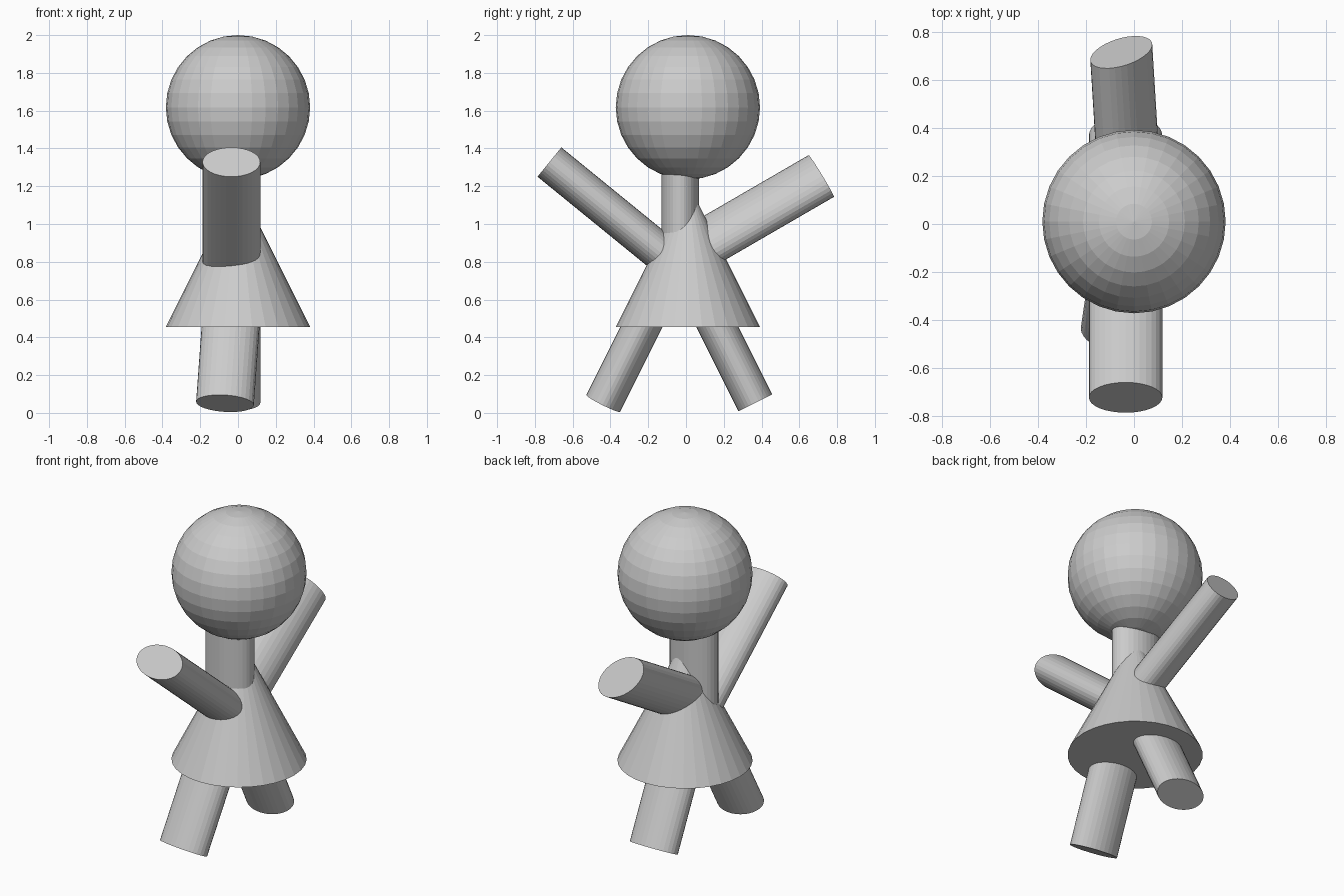
import bpy
from math import radians, cos, sin
from mathutils import Vector, Matrix

if "Cube" in bpy.data.objects:
    bpy.data.objects.remove(bpy.data.objects["Cube"])


def rod(name, start, end, rx=0.153, ry=0.10, roll=0):
    """Oval 32-sided cylinder running from start to end."""
    a, b = Vector(start), Vector(end)
    z = (b - a).normalized()
    x = Vector((1, 0, 0))
    x = (x - z * x.dot(z)).normalized()
    y = z.cross(x)
    r = radians(roll)
    u, v = x * cos(r) + y * sin(r), y * cos(r) - x * sin(r)
    bpy.ops.mesh.primitive_cylinder_add(vertices=32, radius=1, depth=(b - a).length)
    ob = bpy.context.object
    ob.name = name
    rot = Matrix((u, v, z)).transposed().to_4x4()
    ob.matrix_world = Matrix.Translation((a + b) / 2) @ rot @ Matrix.Diagonal((rx, ry, 1, 1))
    return ob


# Head
bpy.ops.mesh.primitive_uv_sphere_add(segments=32, ring_count=16, radius=0.382,
                                     location=(0, 0.01, 1.618))
bpy.context.object.name = "head"

# Skirt-shaped body
bpy.ops.mesh.primitive_cone_add(vertices=32, radius1=0.382, radius2=0, depth=0.764,
                                location=(0, 0.01, 0.455 + 0.382))
bpy.context.object.name = "body"

# Neck
rod("neck", (-0.035, -0.03, 0.82), (-0.035, -0.03, 1.42))

# Arms, the back one twisted about its length
rod("front_arm", (-0.035, -0.05, 0.78), (-0.035, -0.723, 1.328))
rod("back_arm", (-0.012, 0.05, 0.868), (-0.053, 0.716, 1.254), roll=45)

# Legs
rod("front_leg", (-0.029, -0.163, 0.60), (-0.069, -0.438, 0.05))
rod("back_leg", (-0.035, 0.094, 0.60), (-0.035, 0.367, 0.053))
